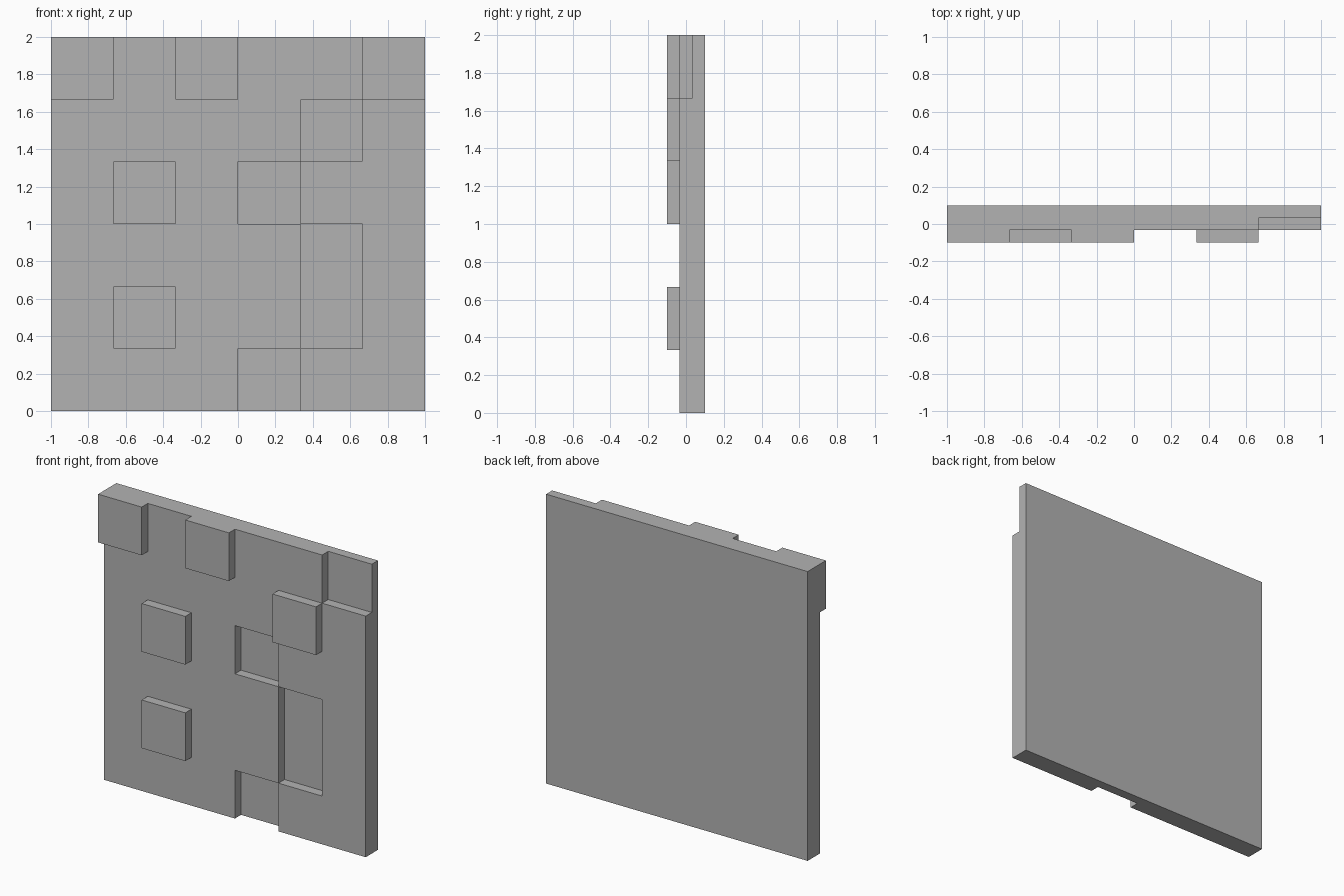
import bpy
import bmesh
import math
from mathutils import Vector

cube = bpy.data.objects.get("Cube")
if cube:
    bpy.data.objects.remove(cube, do_unlink=True)

# Grey material for the whole panel
grey = bpy.data.materials.new("plain grey")
grey.use_nodes = True
colour = (0.45, 0.45, 0.45, 1)
grey.diffuse_color = colour
grey.node_tree.nodes["Principled BSDF"].inputs["Base Color"].default_value = colour

# Relief pattern from the top row down: + raised, - recessed, . level
PATTERN = ["+.+..-",
           "....+.",
           ".+.-..",
           "....-.",
           ".+..-.",
           "...-.."]
LAYERS = {"-": 1, ".": 2, "+": 3}
N = len(PATTERN)
STEP = Vector((2 / N, 0.2 / 3, 2 / N))
ORIGIN = Vector((-1, -0.1, 0))


def solid(cell):
    x, y, z = cell
    if not (0 <= x < N and 0 <= y < 3 and 0 <= z < N):
        return False
    return y >= 3 - LAYERS[PATTERN[N - 1 - z][x]]


# Outer skin of the stepped panel, with one quad per exposed block side
bm = bmesh.new()
for x in range(N):
    for y in range(3):
        for z in range(N):
            cell = (x, y, z)
            if not solid(cell):
                continue
            for axis in range(3):
                for side in (0, 1):
                    beyond = list(cell)
                    beyond[axis] += 2 * side - 1
                    if solid(beyond):
                        continue
                    corners = []
                    for a, b in ((0, 0), (1, 0), (1, 1), (0, 1)):
                        p = Vector(cell)
                        p[axis] += side
                        p[(axis + 1) % 3] += a
                        p[(axis + 2) % 3] += b
                        corners.append(bm.verts.new(ORIGIN + p * STEP))
                    bm.faces.new(corners if side else corners[::-1])

# Weld the skin and merge its flat areas
bmesh.ops.remove_doubles(bm, verts=bm.verts, dist=0.001)
bmesh.ops.dissolve_limit(bm, angle_limit=math.radians(1),
                         verts=bm.verts, edges=bm.edges)

mesh = bpy.data.meshes.new("relief_panel")
bm.to_mesh(mesh)
bm.free()
mesh.materials.append(grey)
panel = bpy.data.objects.new("relief_panel", mesh)
bpy.context.collection.objects.link(panel)
